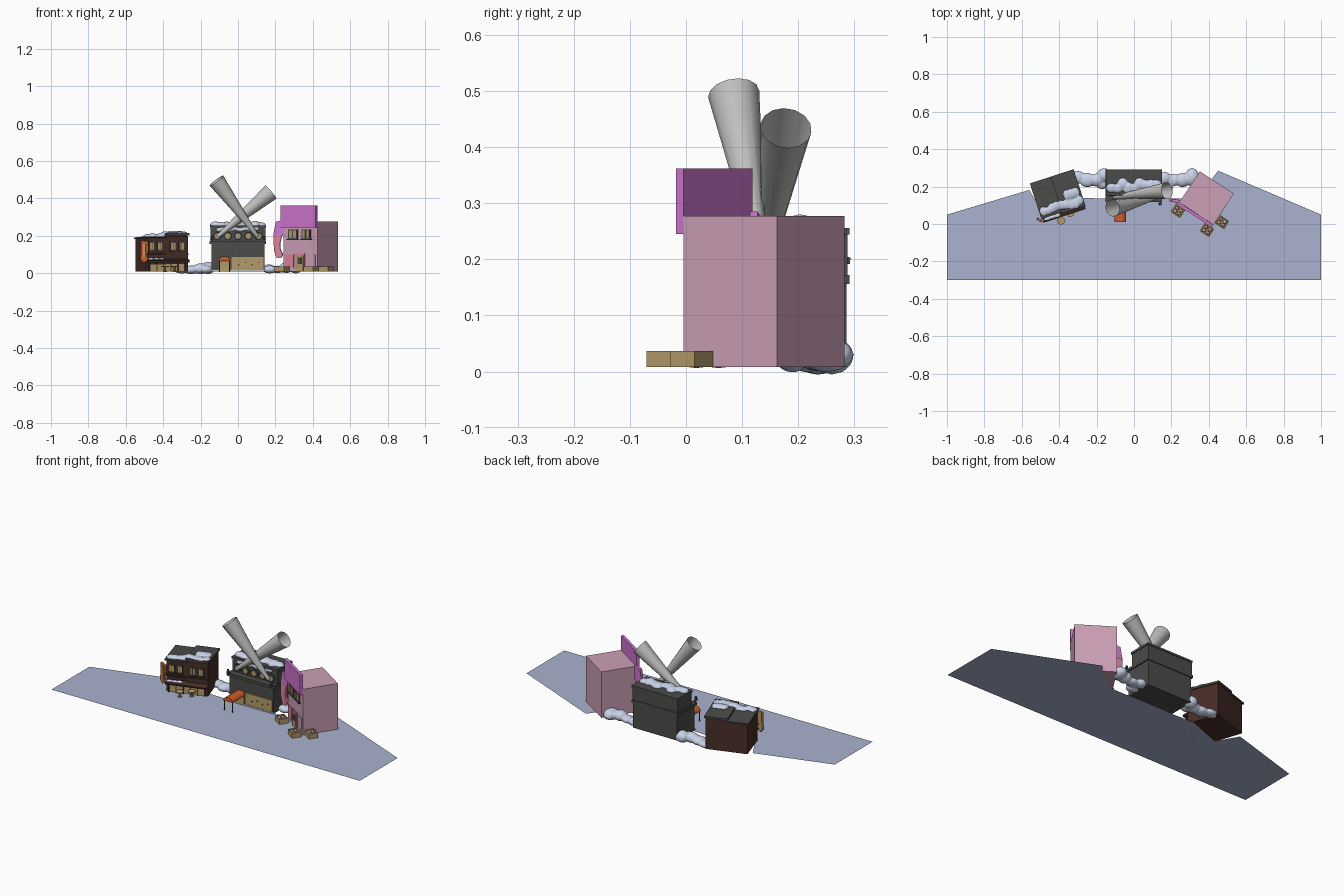
import bpy, bmesh, math, random
from mathutils import Matrix, Vector

if "Cube" in bpy.data.objects:
    bpy.data.objects.remove(bpy.data.objects["Cube"])

random.seed(4)
COL = {"ice": (.40, .45, .62), "snow": (.60, .66, .82), "charcoal": (.07, .07, .068),
       "brown": (.065, .027, .02), "tan": (.45, .33, .14), "orange": (.62, .11, .025),
       "pink": (.60, .35, .47), "magenta": (.62, .18, .62), "light grey": (.52, .52, .51),
       "rose": (.72, .23, .33)}
MAT = {}
for n, c in COL.items():
    MAT[n] = bpy.data.materials.new(n)
    MAT[n].diffuse_color = (*c, 1)


def T(x, y, z):
    return Matrix.Translation((x, y, z))


def R(deg, axis='Z'):
    return Matrix.Rotation(math.radians(deg), 4, axis)


def finish(name, bm, mat, M=Matrix(), smooth=False):
    bm.transform(M)
    me = bpy.data.meshes.new(name)
    bm.to_mesh(me)
    bm.free()
    for p in me.polygons:
        p.use_smooth = smooth
    me.materials.append(MAT[mat])
    ob = bpy.data.objects.new(name, me)
    bpy.context.collection.objects.link(ob)
    return ob


def box(name, M, x, y, z, mat, tilt=None):
    """Box from (min, max) ranges in the local frame M."""
    bm = bmesh.new()
    bmesh.ops.create_cube(bm, size=1)
    c = T(sum(x) / 2, sum(y) / 2, sum(z) / 2)
    S = Matrix.Diagonal((x[1] - x[0], y[1] - y[0], z[1] - z[0], 1))
    return finish(name, bm, mat, M @ c @ (tilt or Matrix()) @ S)


def cyl(name, M, r1, r2, depth, mat, n=12, caps=True, smooth=False):
    bm = bmesh.new()
    bmesh.ops.create_cone(bm, cap_ends=caps, segments=n, radius1=r1, radius2=r2, depth=depth)
    return finish(name, bm, mat, M, smooth)


def balls(name, M, items, mat, sub=2):
    """Several ellipsoids (x, y, z, rx, ry, rz) in one mesh."""
    bm = bmesh.new()
    for x, y, z, a, b, c in items:
        bmesh.ops.create_icosphere(bm, subdivisions=sub, radius=1,
                                   matrix=T(x, y, z) @ Matrix.Diagonal((a, b, c, 1)))
    return finish(name, bm, mat, M, True)


def snow(name, M, items):
    """Lumps fused into one smooth drift."""
    ob = balls(name, M, items, "snow")
    m = ob.modifiers.new("fuse", 'REMESH')
    m.mode, m.voxel_size, m.use_smooth_shade = 'VOXEL', .005, True
    s = ob.modifiers.new("soften", 'SMOOTH')
    s.factor, s.iterations = .5, 4


def prism(name, M, pts, y0, y1, mat):
    """Extrude an xz outline along y."""
    bm = bmesh.new()
    f = bm.faces.new([bm.verts.new((x, y0, z)) for x, z in pts])
    ex = bmesh.ops.extrude_face_region(bm, geom=[f])
    for v in ex["geom"]:
        if isinstance(v, bmesh.types.BMVert):
            v.co.y = y1
    bmesh.ops.recalc_face_normals(bm, faces=bm.faces)
    return finish(name, bm, mat, M)


def window(name, M, x, z, w, h, y, frame):
    """Frame with a mullioned pane and a sill on a front wall at y."""
    box(name + "_frame", M, (x - w / 2, x + w / 2), (y - .006, y), (z, z + h), frame)
    for s in (-1, 1):
        cx = x + s * w * .22
        box(name + "_pane", M, (cx - w * .16, cx + w * .16), (y - .008, y - .004), (z + h * .12, z + h * .88), "tan")
    box(name + "_sill", M, (x - w * .6, x + w * .6), (y - .012, y), (z - .006, z), frame)


# ground sheet, its back edge following the shop fronts
bm = bmesh.new()
edge = [(-1, -.3), (1, -.3), (1, .05), (.45, .285), (.40, .22), (.26, .135), (.14, .135),
        (-.14, .135), (-.28, .14), (-.49, .06), (-.56, .182), (-1, .05)]
bm.faces.new([bm.verts.new((x, y, .007)) for x, y in edge])
finish("ground_sheet", bm, "ice")

# ---- middle hall ----
C = Matrix()
box("hall_base", C, (-.143, .143), (.126, .286), (.008, .156), "charcoal")
box("hall_ledge", C, (-.153, .150), (.118, .291), (.156, .172), "charcoal")
box("hall_upper", C, (-.146, .146), (.158, .288), (.172, .25), "charcoal")
box("hall_roof_lip", C, (-.15, .15), (.153, .291), (.244, .256), "charcoal")
box("hall_plinth", C, (-.146, .146), (.122, .13), (.008, .016), "light grey")
box("hall_shop_window", C, (-.035, .137), (.121, .127), (.018, .086), "tan")
for i in range(4):
    cyl("hall_window_knob", T(.005 + i * .035, .120, .045 + .012 * (i % 2)) @ R(90, 'X'), .004, .004, .004, "brown", 8)
box("hall_door", C, (-.1, -.045), (.121, .127), (.008, .062), "tan")
for i in range(5):
    x = -.11 + i * .055
    cyl("hall_round_frame", T(x, .155, .198) @ R(90, 'X'), .022, .022, .012, "charcoal", 16)
    cyl("hall_round_pane", T(x, .149, .198) @ R(90, 'X'), .014, .014, .006, "tan", 16)
for s in (-1, 1):
    box("hall_lamp_arm", C, (s * .14 - .003, s * .14 + .003), (.1, .125), (.172, .18), "charcoal")
    cyl("hall_lamp", T(s * .14, .108, .19), .009, .006, .018, "charcoal", 8)

# entrance canopy
arc = [(-.0725 + .031 * math.cos(a * math.pi / 8), .066 + .024 * math.sin(a * math.pi / 8)) for a in range(9)]
prism("canopy", C, arc, .01, .124, "orange")
for s in (-1, 1):
    x = -.0725 + s * .027
    box("canopy_post", C, (x - .002, x + .002), (.013, .017), (.007, .068), "charcoal")

# crossed open beams
for nm, a, b in (("beam_left", (.105, .135, .195), (-.115, .085, .495)),
                 ("beam_right", (-.11, .142, .195), (.176, .178, .434))):
    a, b = Vector(a), Vector(b)
    d = b - a
    M = Matrix.Translation((a + b) / 2) @ d.to_track_quat('Z', 'Y').to_matrix().to_4x4()
    cyl(nm, M, .009, .046, d.length, "light grey", 14, False, True)

snow("hall_roof_snow", C, [(-.12 + i * .03, .2 + random.uniform(-.015, .015), .258 - .003 * (i % 3),
                            .032, random.uniform(.026, .04), random.uniform(.014, .028)) for i in range(9)])
snow("hall_front_snow", C, [(-.1 + i * .028, .165, .232 + .006 * (i % 2), .022, .016, .014) for i in range(8)])

# ---- brown tavern on the left ----
L = T(-.408, .16, 0) @ R(18)
box("tavern_left_wing", L, (-.116, -.005), (-.088, .092), (.008, .188), "brown")
box("tavern_right_wing", L, (-.005, .116), (-.094, .092), (.008, .198), "brown")
box("tavern_left_roof", L, (-.124, -.002), (-.1, .1), (.186, .194), "charcoal", R(-2, 'X'))
box("tavern_right_roof", L, (-.008, .122), (-.106, .1), (.197, .209), "charcoal", R(-3, 'X'))
for x in (-.085, -.04, .032, .08):
    window("tavern_window", L, x, .122, .03, .045, -.088 if x < 0 else -.094, "charcoal")
box("tavern_shop_front", L, (-.1, .1), (-.1, -.088), (.01, .05), "tan")
for i in range(6):
    x = -.1 + i * .04
    box("tavern_shop_bar", L, (x - .003, x + .003), (-.103, -.09), (.008, .055), "brown")
box("tavern_awning", L, (-.116, .118), (-.122, -.085), (.063, .073), "brown", R(18, 'X'))
box("tavern_cornice", L, (-.118, .118), (-.1, -.08), (.098, .105), "brown")
for x, y in ((-.39, .018), (-.34, .058)):
    cyl("tavern_table_top", T(x, y, .036), .021, .021, .006, "tan", 14)
    cyl("tavern_table_leg", T(x, y, .02), .005, .005, .027, "tan", 8)
    cyl("tavern_table_foot", T(x, y, .01), .012, .012, .005, "tan", 10)

# hanging shop sign: orange face, tan back
S = T(-.497, .02, 0) @ R(-20)
tall = [(-.02, .175), (.018, .17), (.022, .13), (.014, .1), (.018, .07), (-.004, .055), (-.024, .075), (-.02, .12)]
prism("tavern_sign_face", S, tall, -.006, 0, "orange")
prism("tavern_sign_back", S, tall, 0, .006, "tan")
box("tavern_sign_mark", S, (-.008, .007), (-.009, -.005), (.085, .155), "tan")

snow("tavern_roof_snow", L, [(-.1 + i * .025, -.07 + random.uniform(-.01, .012), .197 + (.013 if i > 3 else 0),
                              .024, random.uniform(.022, .034), random.uniform(.011, .019)) for i in range(9)]
     + [(.045 + i * .025, -.02, .213, .022, .03, .014) for i in range(3)])
snow("tavern_awning_snow", L, [(-.095 + i * .03, -.108, .077, .02, .013, .008) for i in range(3)])

# ---- pink shop on the right ----
P = T(.388, .139, 0) @ R(-33.4)
box("shop_walls", P, (-.109, .109), (-.0995, .0995), (.008, .277), "pink")
box("shop_sign_board", P, (-.115, .109), (-.116, -.1), (.245, .362), "magenta")
for x in (-.045, .04):
    window("shop_window", P, x, .183, .058, .05, -.0995, "charcoal")
box("shop_door_frame", P, (-.03, .03), (-.104, -.099), (.008, .105), "rose")
box("shop_door", P, (-.022, .022), (-.107, -.102), (.008, .095), "tan")
box("shop_door_pane", P, (-.012, .012), (-.109, -.105), (.05, .085), "charcoal")
for s in (-1, 1):
    box("shop_low_panel", P, (s * .07 - .028, s * .07 + .028), (-.104, -.099), (.03, .1), "rose" if s < 0 else "pink")

# curled side sign of the shop
W = T(.215, .125, 0) @ R(-10)
prism("side_sign_board", W, [(-.025, .205), (.03, .205), (.03, .285), (-.012, .275)], -.008, .008, "magenta")
prism("side_sign_tail", W, [(-.025, .205), (.022, .205), (.01, .16), (.012, .13), (.022, .105), (.01, .08),
                            (-.01, .085), (-.022, .12)], -.007, .007, "rose")
cyl("side_sign_curl", W @ T(.006, 0, .1) @ R(90, 'X'), .018, .018, .018, "rose", 14)

# crates of round goods
for x, y in ((.235, .07), (.39, -.032), (.47, .01)):
    K = T(x, y, 0) @ R(-33.4)
    box("crate_bottom", K, (-.028, .028), (-.023, .023), (.008, .02), "tan")
    for s in (-1, 1):
        box("crate_side", K, (s * .027 - .003, s * .027 + .003), (-.025, .025), (.008, .037), "tan")
        box("crate_end", K, (-.03, .03), (s * .023 - .003, s * .023 + .003), (.008, .037), "tan")
    for i in range(2):
        balls("crate_goods", K, [(sx * .012, (.010 if i == (sx > 0) else -.010), .028, .01, .009, .009)
                                 for sx in (-1, 1)], ("rose", "light grey")[i])

# ---- drifts between the buildings ----
snow("drift_left", C, [(-.16, .26, .028, .04, .04, .034), (-.2, .235, .024, .045, .036, .03),
                       (-.25, .235, .018, .045, .04, .024), (-.3, .25, .018, .045, .035, .02),
                       (-.17, .215, .02, .035, .03, .022)])
snow("drift_right", C, [(.165, .245, .024, .035, .035, .024), (.21, .235, .02, .045, .034, .02),
                        (.26, .235, .03, .04, .04, .03), (.31, .25, .03, .04, .05, .032),
                        (.17, .19, .02, .04, .03, .022)])

for m in bpy.data.materials:
    if m.users and not m.is_grease_pencil:
        m.use_nodes = True
        m.node_tree.nodes["Principled BSDF"].inputs["Base Color"].default_value = m.diffuse_color
